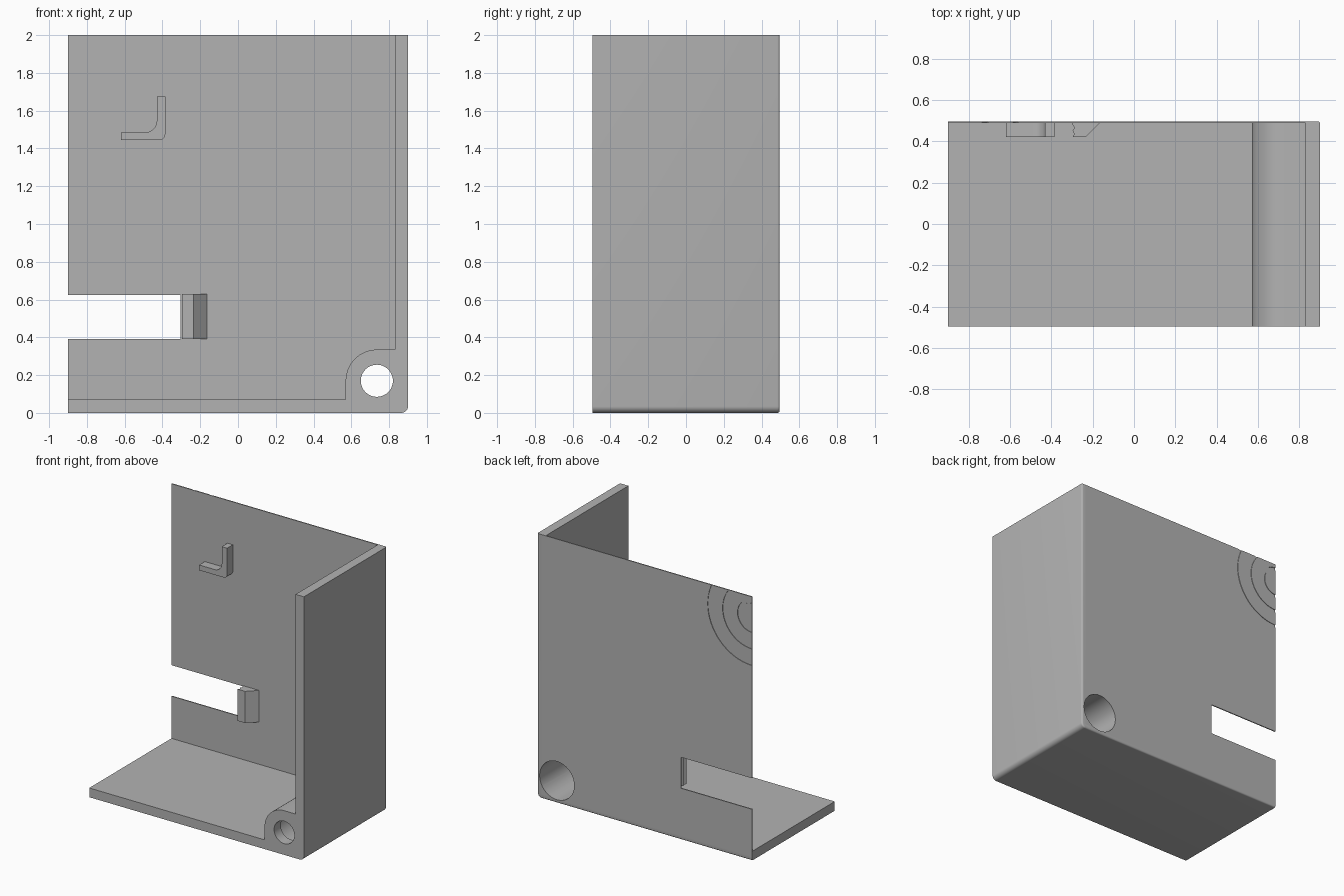
import bpy, bmesh
from math import cos, sin, radians

cube = bpy.data.objects.get("Cube")
if cube:
    bpy.data.objects.remove(cube, do_unlink=True)

FRONT, BACK = -0.496, 0.496
PLATE = 0.008
INNER = BACK - PLATE
LEFT, RIGHT, TOP = -0.9, 0.9, 2.0
HOLE = (0.735, 0.17)

grey = bpy.data.materials.new("plain grey")
grey.use_nodes = True
grey.diffuse_color = (0.45, 0.45, 0.45, 1)
grey.node_tree.nodes["Principled BSDF"].inputs["Base Color"].default_value = (0.45, 0.45, 0.45, 1)


def arc(cx, cz, r, a0, a1, n=16):
    angles = [radians(a0 + (a1 - a0) * i / n) for i in range(n + 1)]
    return [(cx + r * cos(a), cz + r * sin(a)) for a in angles]


def prism(name, points, low, high, axis="y", round_edge=None):
    """Extrude an outline along y (points are x, z) or z (points are x, y)."""
    def place(p, h):
        return (p[0], h, p[1]) if axis == "y" else (p[0], p[1], h)
    bm = bmesh.new()
    face = bm.faces.new([bm.verts.new(place(p, low)) for p in points])
    out = bmesh.ops.extrude_face_region(bm, geom=[face])["geom"]
    for v in out:
        if isinstance(v, bmesh.types.BMVert):
            v.co[1 if axis == "y" else 2] = high
    bmesh.ops.recalc_face_normals(bm, faces=bm.faces[:])
    if round_edge:
        edges = [e for e in bm.edges if round_edge(e)]
        bmesh.ops.bevel(bm, geom=edges, offset=0.012, segments=4,
                        profile=0.5, affect="EDGES")
    mesh = bpy.data.meshes.new(name)
    bm.to_mesh(mesh)
    bm.free()
    mesh.materials.append(grey)
    obj = bpy.data.objects.new(name, mesh)
    bpy.context.collection.objects.link(obj)
    return obj


def combine(target, tools, operation):
    """Apply booleans to the target and remove the tool objects."""
    for tool in tools:
        mod = target.modifiers.new("boolean", "BOOLEAN")
        mod.operation, mod.solver, mod.object = operation, "EXACT", tool
        bpy.context.view_layer.update()
        graph = bpy.context.evaluated_depsgraph_get()
        mesh = bpy.data.meshes.new_from_object(target.evaluated_get(graph))
        target.modifiers.clear()
        target.data = mesh
        bpy.data.objects.remove(tool, do_unlink=True)


def outer_back_edge(e):
    return all(abs(v.co.y - BACK) < 1e-4 and
               (v.co.z < 0.001 or v.co.x > RIGHT - 0.001 or
                (v.co.x > 0.86 and v.co.z < 0.04)) for v in e.verts) \
        and not any(v.co.x < RIGHT - 0.001 and v.co.z > 0.04 for v in e.verts)


# Floor, side wall and corner boss share one outline
frame = ([(LEFT, 0)] + arc(0.865, 0.035, 0.035, -90, 0, 8) +
         [(RIGHT, TOP), (0.83, TOP), (0.83, 0.335)] +
         arc(*HOLE, 0.165, 90, 180) + [(0.57, 0.07), (LEFT, 0.07)])
housing = prism("housing", frame, FRONT, BACK, round_edge=outer_back_edge)

# Thin back panel with a slot open to one side
panel = prism("back_panel", [
    (LEFT, 0.03), (0.86, 0.03), (0.86, TOP), (LEFT, TOP),
    (LEFT, 0.625), (-0.305, 0.625), (-0.305, 0.39), (LEFT, 0.39)], INNER, BACK)
combine(housing, [panel], "UNION")

# Screw hole with a wide, deep recess from the back
cutters = [
    prism("hole_cutter", arc(*HOLE, 0.085, 0, 352.5, 47), FRONT - 0.1, BACK),
    prism("recess_cutter", arc(*HOLE, 0.145, 0, 352.5, 47), FRONT + 0.08, BACK + 0.1)]

# Concentric grooves at the upper back corner
for r in (0.11, 0.235, 0.36):
    ring = (arc(LEFT, 1.85, r + 0.011, -110, 110, 40) +
            arc(LEFT, 1.85, r - 0.011, 110, -110, 40))
    cutters.append(prism("groove_cutter", ring, BACK - 0.004, BACK + 0.05))
combine(housing, cutters, "DIFFERENCE")

# Angled bracket on the inside of the panel
bracket = prism("corner_bracket", (
    [(-0.62, 1.445)] + arc(-0.415, 1.475, 0.03, -90, 0, 8) +
    [(-0.385, 1.675), (-0.43, 1.675)] + arc(-0.49, 1.545, 0.06, 0, -90, 8) +
    [(-0.62, 1.485)]), 0.42, INNER + 0.002)

# Wedge catch beside the slot, with a notched end
catch = prism("slot_catch", [
    (-0.297, 0.42), (-0.235, 0.42), (-0.165, INNER), (-0.165, INNER + 0.002),
    (-0.297, INNER + 0.002), (-0.297, 0.48), (-0.288, 0.465), (-0.297, 0.45),
    (-0.288, 0.435)], 0.39, 0.63, axis="z")

bpy.ops.object.select_all(action="DESELECT")
for obj in (housing, bracket, catch):
    obj.select_set(True)
bpy.context.view_layer.objects.active = housing
bpy.ops.object.shade_smooth_by_angle(angle=radians(30))
